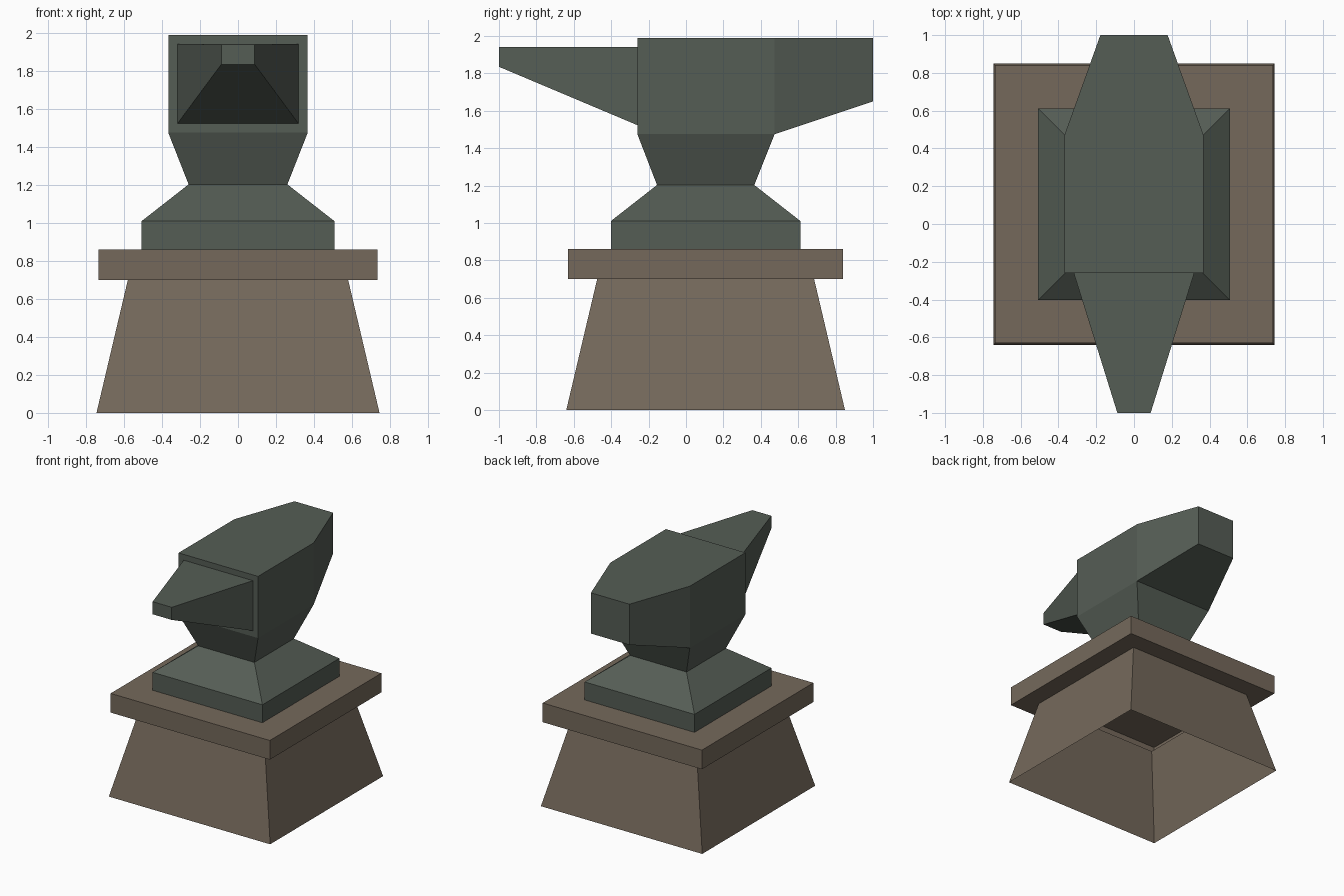
import bpy, bmesh

if "Cube" in bpy.data.objects:
    bpy.data.objects.remove(bpy.data.objects["Cube"])

def material(name, rgb):
    m = bpy.data.materials.new(name)
    m.diffuse_color = (*rgb, 1)
    m.use_nodes = True
    m.node_tree.nodes["Principled BSDF"].inputs["Base Color"].default_value = m.diffuse_color
    return m

brown = material("brown wood", (0.178, 0.141, 0.105))
green = material("green grey iron", (0.091, 0.110, 0.091))

def loft(rings):
    """Stack of rectangles (half_x, y_front, y_back, z), open below, capped on top."""
    bm = bmesh.new()
    loops = [[bm.verts.new(p) for p in ((-hx, y0, z), (hx, y0, z), (hx, y1, z), (-hx, y1, z))]
             for hx, y0, y1, z in rings]
    for a, b in zip(loops, loops[1:]):
        for i in range(4):
            j = (i + 1) % 4
            bm.faces.new((a[i], a[j], b[j], b[i]))
    bm.faces.new(loops[-1])
    bm.normal_update()
    return bm

def pull(bm, face, half_x, y, z0, z1):
    """Extrude a face along y into a tapered block ending in the given rectangle."""
    new = bmesh.ops.extrude_discrete_faces(bm, faces=[face])["faces"][0]
    zm = new.calc_center_median().z
    for v in new.verts:
        v.co = (half_x if v.co.x > 0 else -half_x, y, z1 if v.co.z > zm else z0)

def finish(bm, name, mat):
    bm.normal_update()
    me = bpy.data.meshes.new(name)
    bm.to_mesh(me)
    bm.free()
    me.materials.append(mat)
    bpy.context.collection.objects.link(bpy.data.objects.new(name, me))

# Hollow tapered stand with an overhanging slab
finish(loft([(0.745, -0.64, 0.85, 0.0), (0.58, -0.475, 0.685, 0.70),
             (0.735, -0.63, 0.84, 0.70), (0.735, -0.63, 0.84, 0.86)]), "stand", brown)

# Anvil: foot, waist and body
bm = loft([(0.507, -0.402, 0.612, 0.86), (0.507, -0.402, 0.612, 1.01),
           (0.26, -0.155, 0.365, 1.203), (0.367, -0.26, 0.474, 1.475),
           (0.367, -0.26, 0.474, 1.99)])
body = [f for f in bm.faces if f.calc_center_median().z > 1.5 and abs(f.normal.y) > 0.99]
front = min(body, key=lambda f: f.normal.y)
back = max(body, key=lambda f: f.normal.y)

# Tapered heel at the back
pull(bm, back, 0.178, 1.0, 1.65, 1.99)

# Pointed horn on an inset of the front face
bmesh.ops.inset_region(bm, faces=[front], thickness=0.048, use_even_offset=True)
pull(bm, front, 0.088, -1.0, 1.835, 1.94)
finish(bm, "anvil", green)
